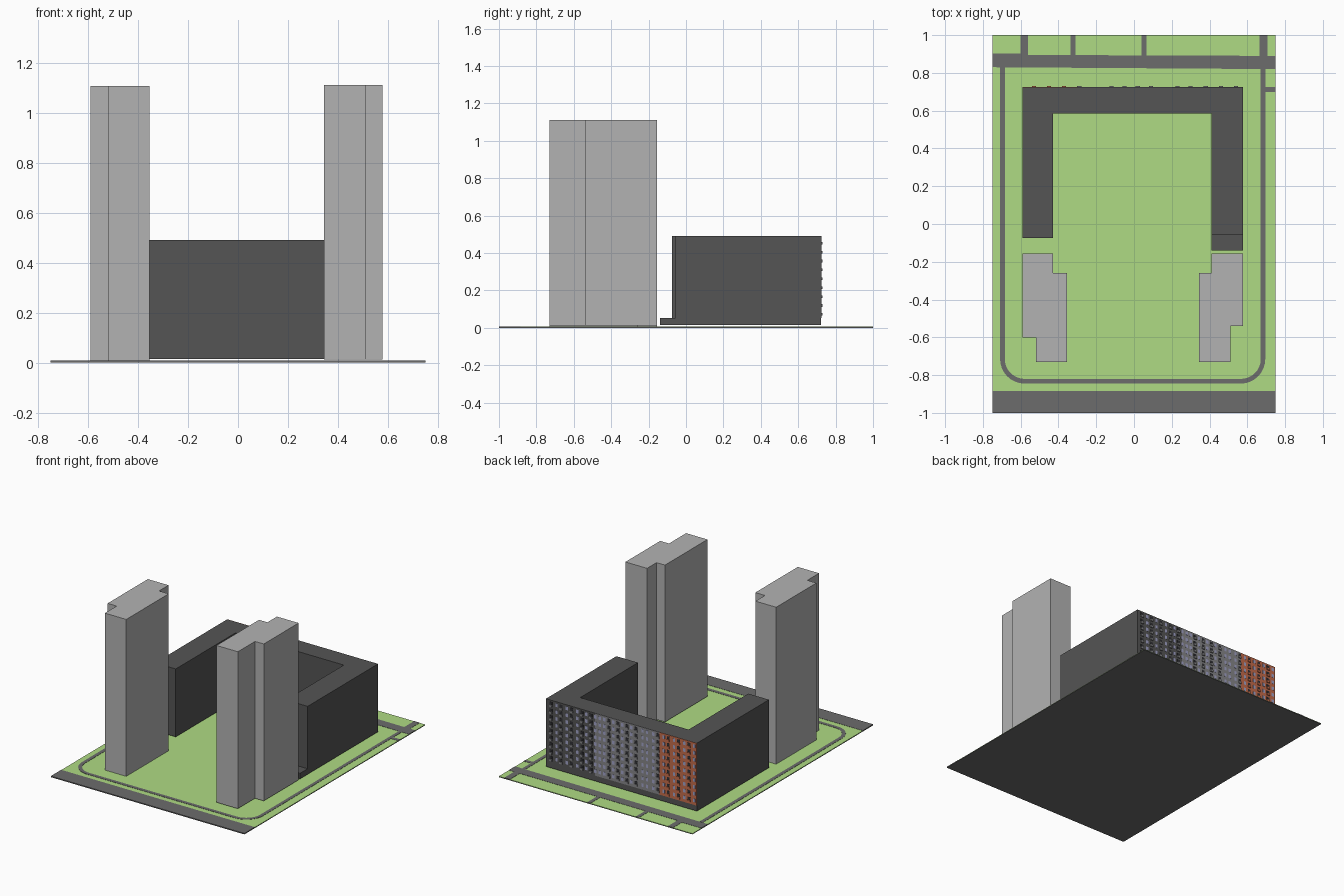
import bpy, bmesh, math

if "Cube" in bpy.data.objects:
    bpy.data.objects.remove(bpy.data.objects["Cube"])


def material(name, rgb):
    m = bpy.data.materials.new(name)
    m.diffuse_color = (*rgb, 1)
    m.use_nodes = True
    m.node_tree.nodes["Principled BSDF"].inputs["Base Color"].default_value = m.diffuse_color
    return m


ASPHALT = material("asphalt", (0.15, 0.15, 0.15))
DARK = material("dark_grey", (0.09, 0.09, 0.09))
MID = material("mid_grey", (0.24, 0.24, 0.25))
LIGHT = material("light_grey", (0.45, 0.45, 0.45))
GRASS = material("grass", (0.43, 0.71, 0.23))
BRICK = material("brick", (0.55, 0.15, 0.07))
GLASS = material("glass", (0.36, 0.37, 0.58))
BLACK = material("dark_glass", (0.03, 0.03, 0.035))


def prisms(name, parts, mat):
    """One object from vertical prisms given as (outline, z0, z1)."""
    bm = bmesh.new()
    for outline, z0, z1 in parts:
        face = bm.faces.new([bm.verts.new((x, y, z0)) for x, y in outline])
        ext = bmesh.ops.extrude_face_region(bm, geom=[face], use_keep_orig=True)
        verts = [g for g in ext["geom"] if isinstance(g, bmesh.types.BMVert)]
        bmesh.ops.translate(bm, verts=verts, vec=(0, 0, z1 - z0))
    bmesh.ops.recalc_face_normals(bm, faces=bm.faces)
    mesh = bpy.data.meshes.new(name)
    bm.to_mesh(mesh)
    bm.free()
    mesh.materials.append(mat)
    obj = bpy.data.objects.new(name, mesh)
    bpy.context.collection.objects.link(obj)
    return obj


def rect(x0, x1, y0, y1):
    return [(x0, y0), (x1, y0), (x1, y1), (x0, y1)]


# Site: grey slab with a lawn on top
prisms("site_slab", [(rect(-0.75, 0.75, -1, 1), 0, 0.004)], ASPHALT)
prisms("lawn", [(rect(-0.75, 0.75, -0.885, 1), 0.004, 0.006)], GRASS)

# Straight roads: front street, back street, driveways
R0, R1 = 0.004, 0.0075
roads = [rect(-0.75, 0.75, -1, -0.885),
         [(-0.75, 0.83), (0.75, 0.82), (0.75, 0.89), (-0.56, 0.895), (-0.56, 0.902), (-0.75, 0.902)],
         rect(0.685, 0.75, 0.70, 0.725)]
for x0, x1 in ((-0.6, -0.56), (-0.335, -0.31), (0.04, 0.065), (0.665, 0.708)):
    roads.append(rect(x0, x1, 0.885, 1))
prisms("streets", [(r, R0, R1) for r in roads], ASPHALT)


# Ring road: U-shaped path with rounded front corners
def u_path(x0, x1, y0, y1, r):
    pts = [(x0, y1)]
    for cx, start in ((x0 + r, 180), (x1 - r, 270)):
        for i in range(9):
            a = math.radians(start + i * 90 / 8)
            pts.append((cx + r * math.cos(a), y0 + r + r * math.sin(a)))
    return pts + [(x1, y1)]


outer = u_path(-0.709, 0.695, -0.845, 0.828, 0.13)
inner = u_path(-0.684, 0.671, -0.82, 0.828, 0.105)
prisms("ring_road", [(outer + inner[::-1], R0, R1)], ASPHALT)

# Two stepped towers
left_tower = [(-0.59, -0.155), (-0.59, -0.60), (-0.52, -0.60), (-0.52, -0.73),
              (-0.355, -0.73), (-0.355, -0.26), (-0.43, -0.26), (-0.43, -0.155)]
right_tower = [(0.41, -0.155), (0.41, -0.26), (0.345, -0.26), (0.345, -0.73),
               (0.51, -0.73), (0.51, -0.54), (0.578, -0.54), (0.578, -0.155)]
prisms("left_tower", [(left_tower, 0.008, 1.107)], LIGHT)
prisms("right_tower", [(right_tower, 0.013, 1.112)], LIGHT)


# U-shaped block on a podium
def u_block(left_end, right_end):
    return [(-0.59, left_end), (-0.43, left_end), (-0.43, 0.585), (0.41, 0.585),
            (0.41, right_end), (0.578, right_end), (0.578, 0.722), (-0.59, 0.722)]


prisms("podium", [(u_block(-0.075, -0.14), 0.014, 0.053)], DARK)
prisms("courtyard_block", [(u_block(-0.075, -0.055), 0.053, 0.49)], DARK)

# Back facade: coloured cladding sections
WALL = 0.724
sections = [("brick", -0.59, -0.30, BRICK), ("mid", -0.30, 0.20, MID), ("dark", 0.20, 0.578, DARK)]
for label, x0, x1, mat in sections:
    prisms("cladding_" + label, [(rect(x0, x1, 0.722, WALL), 0.053, 0.49)], mat)

# Windows and balconies in a regular grid of floors and bays
FLOORS, PITCH = 9, 0.0475
balcony_x = (-0.53, -0.45, -0.37, -0.29, -0.12, -0.05, 0.02, 0.09, 0.23, 0.30, 0.38, 0.46, 0.54)
lit, openings, balconies, brick_balconies = [], [], [], []
for floor in range(FLOORS):
    z = 0.065 + floor * PITCH
    for x in balcony_x:
        bay = (rect(x - 0.011, x + 0.011, WALL, 0.731), z, z + 0.014)
        (brick_balconies if x < -0.3 else balconies).append(bay)
        openings.append((rect(x - 0.011, x + 0.011, WALL, WALL + 0.001), z + 0.014, z + 0.034))
    for x in [b + 0.036 for b in balcony_x[:-1]] + [-0.57, -0.205, -0.17, 0.16, 0.195]:
        lit.append((rect(x - 0.009, x + 0.009, WALL, WALL + 0.001), z + 0.008, z + 0.032))
prisms("windows", lit, GLASS)
prisms("balcony_doors", openings, BLACK)
prisms("balconies", balconies, MID)
prisms("brick_balconies", brick_balconies, BRICK)
